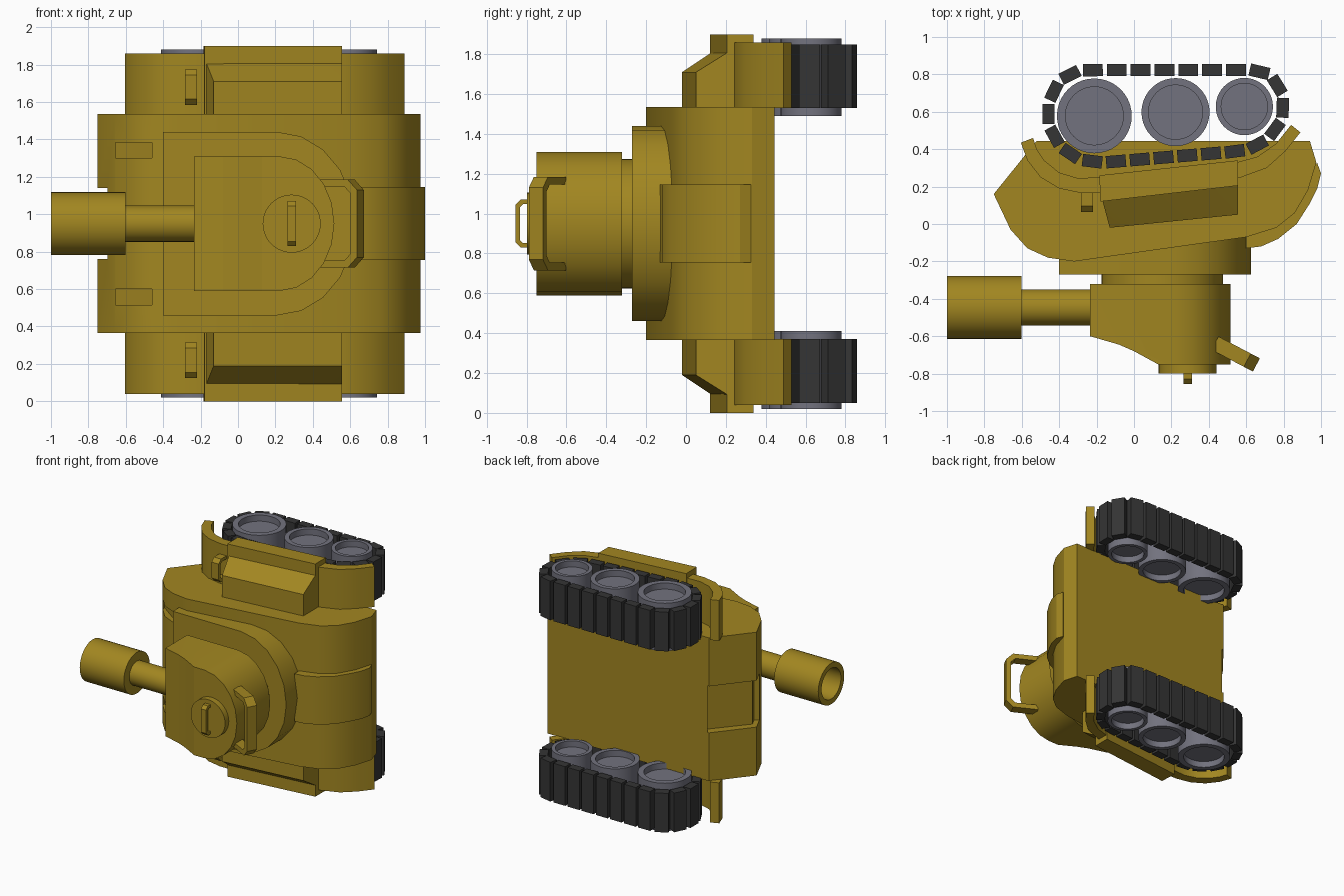
import bpy, bmesh, math
from mathutils import Vector as V

if "Cube" in bpy.data.objects:
    bpy.data.objects.remove(bpy.data.objects["Cube"])

MID = 0.95  # height of the symmetry plane; parts are modelled around it


def material(name, col):
    m = bpy.data.materials.new(name)
    m.diffuse_color = (*col, 1)
    m.use_nodes = True
    m.node_tree.nodes["Principled BSDF"].inputs["Base Color"].default_value = m.diffuse_color
    return m


PAINT = material("ochre_paint", (0.36, 0.24, 0.015))
RUBBER = material("track_rubber", (0.035, 0.035, 0.035))
STEEL = material("wheel_steel", (0.17, 0.17, 0.21))

# Frames: origin, profile axis u, profile axis v, extrusion axis t
X, Y, Z, O = V((1, 0, 0)), V((0, 1, 0)), V((0, 0, 1)), V((0, 0, 0))
SIDE = (O, X, Y, Z)
PLAN = (O, X, Z, Y)


def finish(name, bm, mat, pair=False, angle=32):
    bmesh.ops.remove_doubles(bm, verts=bm.verts, dist=1e-5)
    bmesh.ops.recalc_face_normals(bm, faces=bm.faces)
    me = bpy.data.meshes.new(name)
    bm.to_mesh(me)
    bm.free()
    me.materials.append(mat)
    ob = bpy.data.objects.new(name, me)
    ob.location.z = MID
    bpy.context.collection.objects.link(ob)
    if pair:
        ob.modifiers.new("Mirror", 'MIRROR').use_axis = (False, False, True)
    bpy.ops.object.select_all(action='DESELECT')
    ob.select_set(True)
    bpy.context.view_layer.objects.active = ob
    if angle:
        bpy.ops.object.shade_smooth_by_angle(angle=math.radians(angle))
    return ob


def add_prism(bm, pts, t0, t1, frame):
    o, u, v, t = frame
    a, b = [[bm.verts.new(o + u * p + v * q + t * s) for p, q in pts] for s in (t0, t1)]
    bm.faces.new(a)
    bm.faces.new(b[::-1])
    for i in range(len(pts)):
        j = (i + 1) % len(pts)
        bm.faces.new((a[i], a[j], b[j], b[i]))


def prism(name, pts, t0, t1, frame=SIDE, mat=PAINT, **kw):
    bm = bmesh.new()
    add_prism(bm, pts, t0, t1, frame)
    return finish(name, bm, mat, **kw)


def lathe(name, profile, frame, mat=PAINT, seg=40, **kw):
    # profile: (radius, distance along t)
    bm = bmesh.new()
    o, u, v, t = frame
    rings = []
    for r, d in profile:
        rings.append([bm.verts.new(o + t * d + (u * math.cos(a) + v * math.sin(a)) * r)
                      for a in (2 * math.pi * k / seg for k in range(seg))])
    for a, b in zip(rings, rings[1:]):
        for i in range(seg):
            j = (i + 1) % seg
            bm.faces.new((a[i], a[j], b[j], b[i]))
    return finish(name, bm, mat, **kw)


def cut(ob, cutter):
    m = ob.modifiers.new("Cut", 'BOOLEAN')
    m.operation, m.solver, m.object = 'DIFFERENCE', 'EXACT', cutter
    cutter.hide_render = True
    bpy.context.view_layer.objects.active = ob
    bpy.ops.object.modifier_apply(modifier=m.name)
    bpy.data.objects.remove(cutter)


def u_shape(half, height, t, c):
    # flat outline of a staple-shaped handle with chamfered corners
    k = c * 0.6
    outer = [(-half, 0), (-half, height - c), (-half + c, height),
             (half - c, height), (half, height - c), (half, 0)]
    h, g = half - t, height - t
    return outer + [(h, 0), (h, g - k), (h - k, g), (-h + k, g), (-h, g - k), (-h, 0)]


def d_shape(x0, x1, x2, half, n=10):
    # square front, rounded rear plan
    arc = [(x1 + (x2 - x1) * math.cos(a), half * math.sin(a))
           for a in (math.pi * (k / n - 0.5) for k in range(n + 1))]
    return [(x0, -half)] + arc + [(x0, half)]


# Hull with recessed nose panel and two front slots
hull = prism("hull", [(-0.75, 0.16), (-0.66, -0.03), (-0.57, -0.13), (-0.46, -0.18),
                      (-0.32, -0.2), (0.6, -0.07), (0.76, -0.02), (0.86, 0.06),
                      (0.93, 0.18), (0.975, 0.33), (0.94, 0.445), (-0.52, 0.445)],
             -0.585, 0.585)
cut(hull, prism("nose_cutter", [(-0.85, 0.12), (-0.72, 0.03), (-0.665, 0.07), (-0.695, 0.135),
                                (-0.47, 0.4), (-0.53, 0.48), (-0.8, 0.25)],
                -0.19, 0.19, angle=0))
cut(hull, prism("slot_cutter", [(-0.655, -0.01), (-0.46, -0.15), (-0.46, -0.3), (-0.655, -0.3)],
                0.35, 0.435, pair=True, angle=0))

# Rear engine cover
prism("engine_cover", [(0.6, -0.13), (0.68, -0.12), (0.77, -0.08), (0.87, 0.0), (0.94, 0.11),
                       (0.98, 0.19), (1.0, 0.27), (0.98, 0.325), (0.9, 0.3), (0.6, 0.0)],
      -0.195, 0.195)

# Fenders
prism("fender", [(-0.605, 0.435), (-0.57, 0.34), (-0.5, 0.25), (-0.4, 0.19), (-0.28, 0.165),
                 (-0.18, 0.167), (0.56, 0.245), (0.71, 0.3), (0.81, 0.39), (0.89, 0.49),
                 (0.84, 0.53), (0.76, 0.43), (0.66, 0.36), (0.55, 0.33), (-0.18, 0.25),
                 (-0.3, 0.245), (-0.4, 0.275), (-0.48, 0.34), (-0.52, 0.4), (-0.54, 0.46)],
      0.58, 0.91, pair=True)

# Side armour plate and the bevelled stowage box on it
prism("side_plate", [(-0.18, 0.12), (0.555, 0.205), (0.555, 0.34), (-0.185, 0.26)],
      0.58, 0.95, pair=True)
bm = bmesh.new()
for x, y, z in [(-0.17, 0.13, 0.86), (-0.13, -0.02, 0.76), (0.555, 0.21, 0.86), (0.555, 0.05, 0.76),
                (-0.17, 0.13, 0.58), (-0.13, -0.02, 0.58), (0.555, 0.21, 0.58), (0.555, 0.05, 0.58)]:
    bm.verts.new((x, y, z))
bmesh.ops.convex_hull(bm, input=bm.verts)
finish("stowage_box", bm, PAINT, pair=True)

# Fender loops
prism("fender_loop", u_shape(0.095, 0.11, 0.025, 0.03), -0.032, 0.032,
      (V((-0.252, 0.175, 0.73)), Z, -Y, X), pair=True)

# Turret base, collar and turret with sloped roof front
prism("turret_base", d_shape(-0.4, 0.21, 0.625, 0.49), -0.27, 0.0, PLAN)
lathe("turret_collar", [(0, -0.34), (0.325, -0.34), (0.325, -0.25), (0, -0.25)],
      (V((0.15, 0, 0)), X, Z, Y))
turret = prism("turret", d_shape(-0.235, 0.22, 0.515, 0.36), -0.75, -0.32, PLAN)
cut(turret, prism("roof_cutter", [(-0.4, -0.58), (-0.235, -0.6), (-0.08, -0.645), (0.0, -0.68),
                                  (0.13, -0.751), (0.13, -0.9), (-0.4, -0.9)],
                  -0.6, 0.6, angle=0))

# Hatch and its handle
lathe("hatch", [(0, -0.73), (0.155, -0.73), (0.155, -0.798), (0, -0.798)],
      (V((0.287, 0, 0)), X, Z, Y))
prism("hatch_handle", u_shape(0.12, 0.06, 0.022, 0.025), -0.023, 0.023,
      (V((0.287, -0.795, 0)), Z, -Y, X))

# Tilted rear rail on the turret
d = V((0.885, -0.466, 0))
prism("turret_rail", u_shape(0.235, 0.25, 0.04, 0.055), -0.04, 0.04,
      (V((0.433, -0.637, 0)), Z, d, d.cross(Z)))

# Gun barrel and hollow muzzle
gun = (V((0, -0.446, 0)), Y, Z, X)
lathe("gun_barrel", [(0, -0.65), (0.097, -0.65), (0.097, -0.2), (0, -0.2)], gun)
lathe("gun_muzzle", [(0, -0.72), (0.125, -0.72), (0.125, -1.0), (0.168, -1.0),
                     (0.168, -0.602), (0, -0.602)], gun)

# Road wheels, dished on both faces
for n, (x, y, r, ri) in enumerate([(-0.212, 0.578, 0.2, 0.155), (0.222, 0.598, 0.182, 0.145),
                                   (0.59, 0.628, 0.153, 0.124)]):
    lathe(f"wheel_{n + 1}", [(0, 0.59), (ri, 0.59), (ri, 0.54), (r, 0.54),
                             (r, 0.93), (ri, 0.93), (ri, 0.88), (0, 0.88)],
          (V((x, y, 0)), X, Y, Z), STEEL, pair=True)

# Track links spaced evenly round a closed path
path = [V(p) for p in [(-0.26, 0.823), (0.65, 0.823), (0.72, 0.8), (0.78, 0.73), (0.8, 0.65),
                       (0.79, 0.56), (0.74, 0.48), (0.66, 0.42), (0.57, 0.39), (-0.15, 0.33),
                       (-0.25, 0.335), (-0.34, 0.37), (-0.42, 0.45), (-0.46, 0.55),
                       (-0.455, 0.65), (-0.41, 0.75), (-0.34, 0.805)]]
segs = [(a, b - a) for a, b in zip(path, path[1:] + path[:1])]
total = sum(s.length for _, s in segs)


def at(dist):
    dist %= total
    for a, s in segs:
        if dist <= s.length:
            return a + s * (dist / s.length)
        dist -= s.length
    return path[0]


COUNT = round(total / 0.13)
bm = bmesh.new()
for k in range(COUNT):
    c = total * k / COUNT + 0.04
    p, q = at(c - 0.05), at(c + 0.05)
    along = V((*(q - p).normalized(), 0))
    centre = V((*((p + q) / 2 * 0.5 + at(c) * 0.5), 0))
    add_prism(bm, [(-0.053, -0.033), (0.053, -0.033), (0.053, 0.033), (-0.053, 0.033)],
              0.58, 0.9, (centre, along, along.cross(Z), Z))
finish("track_links", bm, RUBBER, pair=True, angle=0)
